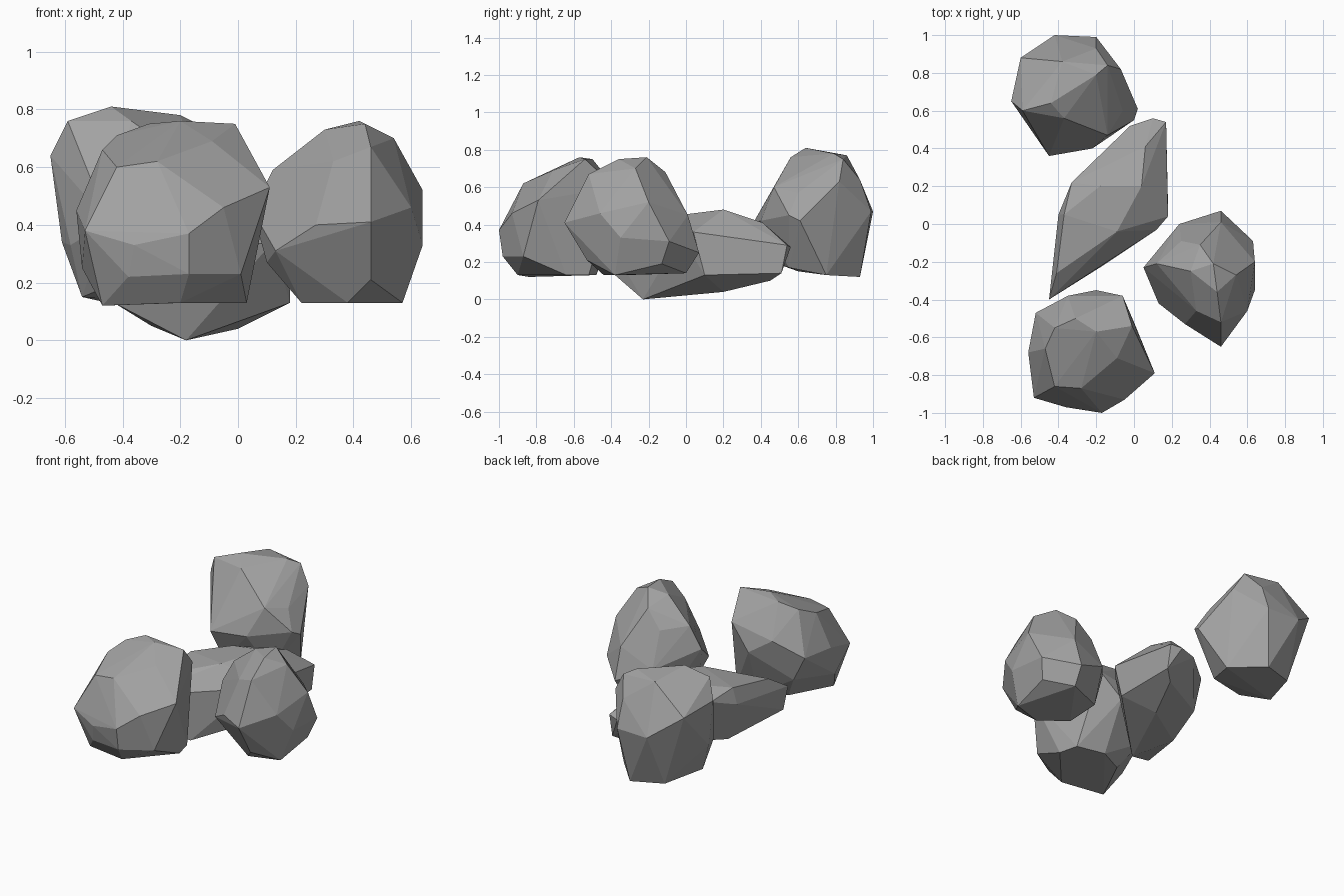
import bpy
import bmesh
from mathutils import Vector

# Remove the default cube only
default_cube = bpy.data.objects.get("Cube")
if default_cube:
    bpy.data.objects.remove(default_cube, do_unlink=True)


def make_material(name, colour):
    material = bpy.data.materials.new(name)
    material.use_nodes = True
    material.diffuse_color = colour
    shader = material.node_tree.nodes["Principled BSDF"]
    shader.inputs["Base Color"].default_value = colour
    shader.inputs["Roughness"].default_value = 0.9
    return material


stone_grey = make_material("stone_grey", (0.36, 0.36, 0.36, 1.0))


def make_rock(name, crown, waist, foot):
    """Wrap a faceted boulder around three bands of corners (in hundredths)."""
    mesh = bpy.data.meshes.new(name)
    bm = bmesh.new()
    for corner in crown + waist + foot:
        bm.verts.new(Vector(corner) / 100)

    # Tight skin around the corners, dropping any corner left inside
    bmesh.ops.convex_hull(bm, input=bm.verts[:])
    loose = [vert for vert in bm.verts if not vert.link_faces]
    bmesh.ops.delete(bm, geom=loose, context="VERTS")

    # Merge nearly level triangles into broad chipped facets
    bmesh.ops.dissolve_limit(bm, angle_limit=0.06,
                             verts=bm.verts[:], edges=bm.edges[:])
    bmesh.ops.recalc_face_normals(bm, faces=bm.faces[:])
    for face in bm.faces:
        face.smooth = False
    bm.to_mesh(mesh)
    bm.free()

    mesh.materials.append(stone_grey)
    rock = bpy.data.objects.new(name, mesh)
    bpy.context.collection.objects.link(rock)
    return rock


# Tall boulder at the back, narrowing towards its foot
make_rock(
    "back_boulder",
    crown=[(-44, 64, 81), (-20, 79, 78), (-38, 86, 77), (-59, 60, 76),
           (-37, 56, 76), (-14, 84, 75)],
    waist=[(-65, 65, 64), (-60, 88, 60), (-42, 100, 47), (-20, 99, 47),
           (-20, 93, 64), (-7, 82, 63), (-6, 60, 57), (-14, 47, 60),
           (2, 61, 42), (0, 55, 45), (-22, 40, 42), (-61, 64, 34),
           (-45, 36, 41), (-58, 55, 33)],
    foot=[(-54, 60, 15), (-45, 86, 13), (-25, 93, 12), (-8, 75, 13),
          (-15, 55, 17), (-42, 46, 20)],
)

# Broad boulder at the front
make_rock(
    "front_boulder",
    crown=[(-31, -50, 75), (-1, -54, 75), (-20, -57, 76), (-42, -55, 71),
           (-47, -66, 66), (-9, -71, 69), (-42, -86, 60), (-28, -87, 62),
           (-6, -38, 60), (-35, -38, 55)],
    waist=[(11, -79, 53), (-5, -93, 46), (-17, -100, 37), (-36, -97, 33),
           (-53, -92, 38), (-56, -68, 45), (-52, -47, 45), (-20, -35, 45)],
    foot=[(-47, -84, 12), (-20, -90, 13), (3, -64, 13), (0, -52, 13),
          (-18, -48, 13), (-34, -56, 13), (-44, -47, 29), (-17, -98, 23),
          (-38, -94, 22), (1, -87, 23), (-54, -75, 25)],
)

# Long low slab lying between the boulders
make_rock(
    "middle_slab",
    crown=[(-18, 20, 45), (4, 20, 48), (-9, -4, 45), (-33, 22, 38),
           (-37, 5, 42), (6, 41, 41)],
    waist=[(-45, -40, 28), (-41, -26, 37), (-40, 5, 32), (-19, 36, 33),
           (-2, 52, 28), (10, 56, 28), (17, 54, 29), (18, 4, 36),
           (12, -3, 34), (-5, -14, 30), (-28, -29, 22)],
    foot=[(-18, -23, 0), (-30, 0, 5), (0, 20, 4), (10, 45, 10),
          (17, 51, 14), (18, 10, 13), (-25, 25, 12), (-43, -38, 13)],
)

# Pointed boulder on the left side, ridged along its front
make_rock(
    "side_boulder",
    crown=[(42, -21, 76), (30, -25, 73), (44, -36, 75), (46, -52, 67),
           (54, -27, 70), (35, -11, 68), (33, -46, 62), (12, -21, 59)],
    waist=[(5, -23, 45), (46, -65, 41), (27, -53, 40), (46, 1, 45),
           (46, 7, 25), (24, 0, 35), (25, -9, 57), (64, -20, 52),
           (64, -35, 33), (63, -9, 31), (60, -46, 46), (13, -42, 31)],
    foot=[(10, -29, 27), (22, -32, 13), (38, -44, 13), (57, -38, 13),
          (59, -13, 19), (45, 0, 14), (20, -12, 16), (46, -53, 21)],
)
